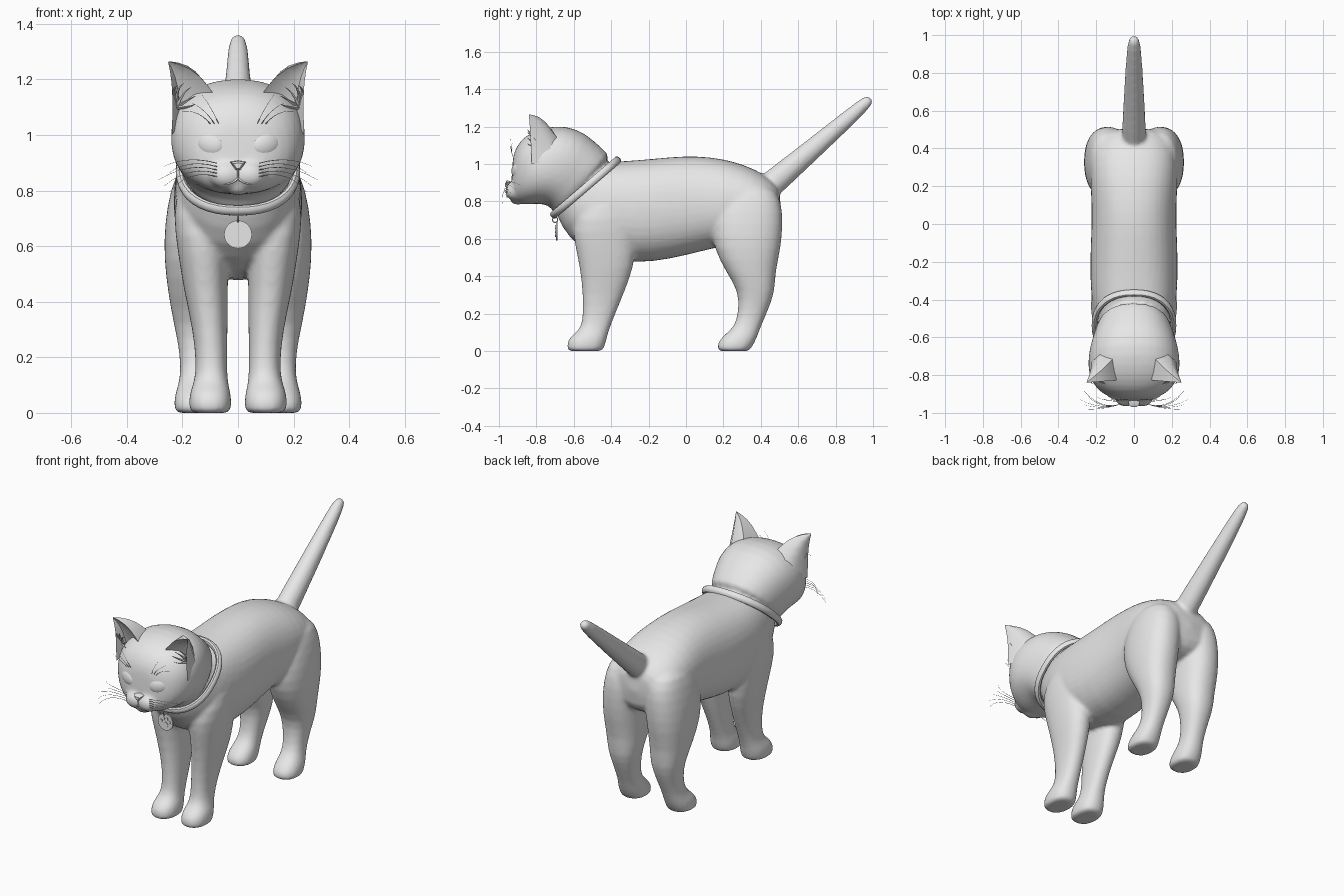
import bpy, bmesh, math
from mathutils import Vector

if "Cube" in bpy.data.objects:
    bpy.data.objects.remove(bpy.data.objects["Cube"])

grey = bpy.data.materials.new("plain_grey")
grey.diffuse_color = (0.8, 0.8, 0.8, 1)
grey.use_nodes = True
grey.node_tree.nodes["Principled BSDF"].inputs["Base Color"].default_value = grey.diffuse_color


def add(name, data):
    ob = bpy.data.objects.new(name, data)
    bpy.context.collection.objects.link(ob)
    data.materials.append(grey)
    return ob


def select(obs):
    bpy.ops.object.select_all(action='DESELECT')
    for ob in obs:
        ob.select_set(True)
    bpy.context.view_layer.objects.active = obs[0]


def finish(ob, angle=40):
    select([ob])
    bpy.ops.object.convert(target='MESH')
    bpy.ops.object.shade_smooth_by_angle(angle=math.radians(angle))
    return ob


def skin(name, rings, wrap=False, levels=0):
    """Bridge rings of points; cap the ends or join them in a loop."""
    bm = bmesh.new()
    vs = [[bm.verts.new(p) for p in ring] for ring in rings]
    n = len(vs[0])
    for i in range(len(vs) if wrap else len(vs) - 1):
        a, b = vs[i], vs[(i + 1) % len(vs)]
        for k in range(n):
            bm.faces.new((a[k], a[(k + 1) % n], b[(k + 1) % n], b[k]))
    if not wrap:
        bm.faces.new(vs[0])
        bm.faces.new(vs[-1])
    bmesh.ops.recalc_face_normals(bm, faces=bm.faces[:])
    me = bpy.data.meshes.new(name)
    bm.to_mesh(me)
    bm.free()
    ob = add(name, me)
    if levels:
        ob.modifiers.new("rounding", 'SUBSURF').levels = levels
    return ob


def oval(x, w, ya, za, yb, zb, p=2.3, n=20):
    """Rounded ring spanning two points of the side profile, half width w."""
    mid = Vector((x, (ya + yb) / 2, (za + zb) / 2))
    half = Vector((0, (ya - yb) / 2, (za - zb) / 2))
    pts = []
    for k in range(n):
        t = 2 * math.pi * k / n
        c, s = math.cos(t), math.sin(t)
        c = math.copysign(abs(c) ** (2 / p), c)
        s = math.copysign(abs(s) ** (2 / p), s)
        pts.append(mid + half * c + Vector((w * s, 0, 0)))
    return pts


def ball(name, loc, size, rot=(0, 0, 0)):
    bpy.ops.mesh.primitive_uv_sphere_add(segments=24, ring_count=14, location=loc, rotation=rot)
    ob = bpy.context.object
    ob.name = name
    ob.scale = size
    ob.data.materials.append(grey)
    return ob


def strands(name, paths, r, tip=0.25):
    """Thin tapered strands through start, bend and end points."""
    cu = bpy.data.curves.new(name, 'CURVE')
    cu.dimensions = '3D'
    cu.bevel_depth = r
    cu.bevel_resolution = 0
    cu.use_fill_caps = True
    for a, b, c in paths:
        a, b, c = Vector(a), Vector(b), Vector(c)
        sp = cu.splines.new('POLY')
        sp.points.add(6)
        for i, pt in enumerate(sp.points):
            t = i / 6
            pt.co = (*(a * (1 - t) ** 2 + b * 2 * t * (1 - t) + c * t * t), 1)
            pt.radius = 1 - (1 - tip) * t
    return finish(add(name, cu), 60)


# Torso: half width, top (y, z), bottom (y, z)
torso = [(.17, -.46, 1.0, -.70, .78), (.19, -.38, 1.015, -.695, .72),
         (.218, -.30, 1.02, -.63, .60), (.232, -.22, 1.027, -.5, .50),
         (.236, -.12, 1.037, -.27, .462), (.228, 0, 1.047, -.08, .49),
         (.226, .12, 1.042, .08, .53), (.235, .25, 1.02, .2, .56),
         (.235, .37, .975, .33, .58), (.205, .46, .92, .44, .60),
         (.14, .51, .86, .51, .66)]
flesh = [skin("torso", [oval(0, *r) for r in torso], levels=1)]

# Head, widening from the flat face and narrowing to the neck
head = [(.07, -.928, 1.02, -.938, .83), (.125, -.918, 1.07, -.922, .80),
        (.19, -.885, 1.13, -.885, .783), (.233, -.83, 1.17, -.82, .783),
        (.247, -.75, 1.20, -.77, .785), (.243, -.64, 1.21, -.74, .775),
        (.228, -.53, 1.165, -.72, .76), (.205, -.45, 1.085, -.71, .74),
        (.193, -.37, 1.03, -.69, .72)]
flesh.append(skin("head", [oval(0, *r) for r in head], levels=1))
flesh.append(ball("chin", (0, -.90, .815), (.05, .042, .033)))

# Tail
tail = [(.068, .38, .93, .47, .80), (.064, .45, .975, .53, .865),
        (.052, .70, 1.17, .765, 1.085), (.040, .88, 1.31, .93, 1.245),
        (.032, .95, 1.362, .99, 1.31), (.018, .98, 1.367, 1.005, 1.335)]
flesh.append(skin("tail", [oval(0, *r, p=2) for r in tail], levels=1))

# Legs: height, front y, back y, x centre, half width
front_leg = [(.85, -.52, -.25, .12, .10), (.70, -.61, -.27, .13, .105),
             (.58, -.60, -.268, .125, .092), (.45, -.568, -.275, .117, .081),
             (.30, -.552, -.335, .10, .063), (.18, -.552, -.385, .095, .056),
             (.115, -.565, -.41, .097, .06), (.08, -.62, -.42, .10, .072),
             (.04, -.64, -.428, .10, .079), (.0, -.633, -.445, .10, .073),
             (.0, -.62, -.46, .10, .06)]
hind_leg = [(.90, .22, .46, .12, .09), (.80, .16, .515, .13, .115),
            (.68, .13, .52, .142, .124), (.55, .145, .51, .148, .12),
            (.42, .215, .477, .145, .106), (.32, .28, .478, .142, .09),
            (.22, .28, .44, .142, .068), (.13, .262, .40, .147, .06),
            (.085, .20, .385, .152, .07), (.04, .163, .365, .154, .079),
            (.0, .17, .34, .154, .073), (.0, .185, .325, .154, .06)]
for s in (-1, 1):
    for name, rows in (("front_leg", front_leg), ("hind_leg", hind_leg)):
        flesh.append(skin(name, [oval(s * x, w, yf, z, yb, z)
                                 for z, yf, yb, x, w in rows], levels=1))
    flesh.append(ball("muzzle", (s * .042, -.917, .855), (.062, .05, .05)))

# Fuse the flesh parts into one smooth skin
select(flesh)
bpy.ops.object.convert(target='MESH')
bpy.ops.object.join()
body = bpy.context.object
body.name = "body"
fuse = body.modifiers.new("fuse", 'REMESH')
fuse.mode = 'VOXEL'
fuse.voxel_size = .011
soft = body.modifiers.new("soften", 'SMOOTH')
soft.factor = .5
soft.iterations = 6
finish(body, 60)

# Ears: scooped cones opening forward, with tufts inside
base = [(.075, -.825, 1.13), (.10, -.70, 1.16), (.17, -.66, 1.10), (.222, -.70, 1.02),
        (.238, -.825, 1.0), (.205, -.76, 1.05), (.14, -.76, 1.09)]
tip = Vector((.252, -.84, 1.265))
for s, side in ((-1, "left"), (1, "right")):
    rings = []
    for t in (0, .2, .4, .6, .8, .92, .98):
        lift = Vector((-.008, 0, .028)) * math.sin(math.pi * t)
        ring = [Vector(p).lerp(tip, t) + lift for p in base]
        rings.append([(s * p.x, p.y, p.z) for p in ring])
    finish(skin(side + "_ear", rings), 50)
    tufts = [(.155, 1.11), (.152, 1.14), (.17, 1.17), (.195, 1.185), (.215, 1.18)]
    strands(side + "_ear_tuft", [((s * .22, -.79, 1.10), (s * (x + .03), -.83, z - .015),
                                  (s * x, -.848, z)) for x, z in tufts], .008, .1)
    # Eye
    finish(ball(side + "_eye", (s * .10, -.903, .965), (.055, .026, .044),
                (0, -s * .3, s * .33)))
    # Whiskers on cheek and brow
    cheek = [((s * .075, -.955, .85 + .012 * i), (s * .18, -.985, .88 + .012 * i),
              (s * (.25 + .018 * (i % 3)), -.98 + .025 * i, .79 + .024 * i)) for i in range(5)]
    brow = [((s * (.07 + .015 * i), -.925, 1.04), (s * (.09 + .025 * i), -.945, 1.09),
             (s * (.13 + .035 * i), -.935 + .01 * i, 1.145 - .03 * i)) for i in range(3)]
    strands(side + "_whiskers", cheek + brow, .0016)

# Nose and mouth line
nose = [[(x * k, y, .888 + (z - .888) * k) for x, z in
         ((-.027, .902), (0, .906), (.027, .902), (.008, .874), (-.008, .874))]
        for k, y in ((1.1, -.93), (1, -.958), (.6, -.968))]
finish(skin("nose", nose))
strands("mouth", [((0, -.958, .876), (0, -.96, .862), (0, -.955, .845))] +
        [((0, -.953, .846), (s * .015, -.965, .82), (s * .06, -.945, .822)) for s in (-1, 1)],
        .004, .6)

# Collar: rounded band tilted around the neck
normal = Vector((0, -.66, .75))
band = []
for k in range(10):
    t = 2 * math.pi * k / 10
    e, h = .016 * math.cos(t), .021 * math.sin(t)
    ring = oval(0, .208 + e, -.365 + e * .75, 1.022 + e * .66,
                -.708 - e * .75, .728 - e * .66, n=40)
    band.append([p + normal * h for p in ring])
finish(skin("collar", band, wrap=True))


# Round tag hanging at the chest, with raised pads
def disc(name, x, z, rx, rz, y, depth):
    bpy.ops.mesh.primitive_cylinder_add(vertices=32, radius=1, depth=1, location=(x, y, z),
                                        rotation=(math.pi / 2, 0, 0))
    ob = bpy.context.object
    ob.name = name
    ob.scale = (rx, rz, depth)
    ob.data.materials.append(grey)
    finish(ob)


disc("tag", 0, .642, .05, .05, -.692, .008)
disc("tag_large_pad", 0, .627, .02, .016, -.697, .006)
for x, z in ((-.027, .645), (-.011, .663), (.011, .663), (.027, .645)):
    disc("tag_small_pad", x, z, .008, .011, -.697, .006)
bpy.ops.mesh.primitive_torus_add(major_radius=.014, minor_radius=.003, major_segments=20,
                                 minor_segments=8, location=(0, -.70, .702),
                                 rotation=(0, math.pi / 2, 0))
loop = bpy.context.object
loop.name = "tag_loop"
loop.data.materials.append(grey)
finish(loop)
